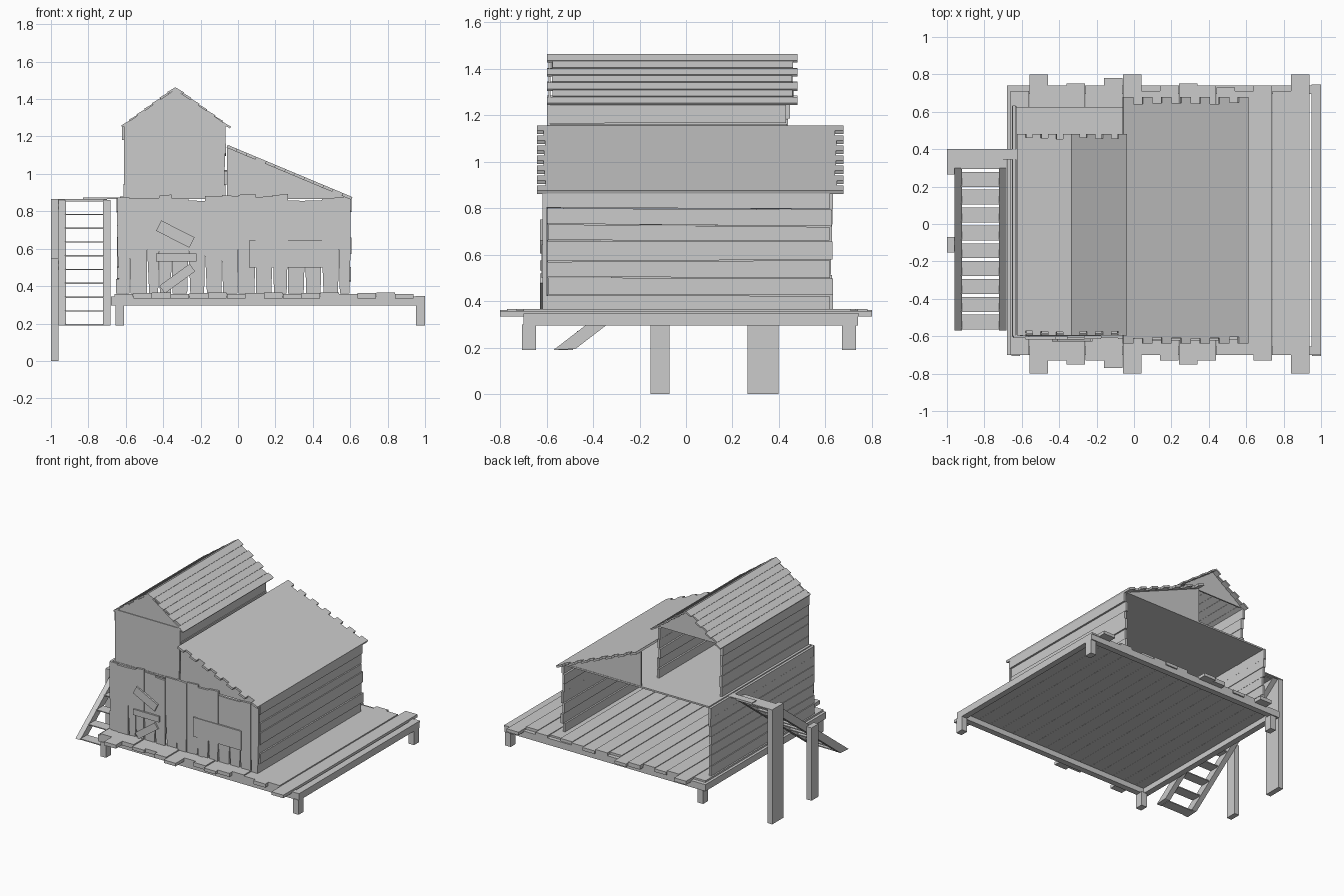
import bpy, bmesh, math, random
from mathutils import Vector

if "Cube" in bpy.data.objects:
    bpy.data.objects.remove(bpy.data.objects["Cube"])
random.seed(4)
R = random.uniform


def part(name, prisms):
    """One object from extruded polygons: (axis, 2D points, start, end)."""
    bm = bmesh.new()
    for axis, pts, a, b in prisms:
        def pos(p, d):
            return {'x': (d, p[0], p[1]), 'y': (p[0], d, p[1]), 'z': (p[0], p[1], d)}[axis]
        lo = [bm.verts.new(pos(p, a)) for p in pts]
        hi = [bm.verts.new(pos(p, b)) for p in pts]
        n = len(pts)
        bm.faces.new(lo)
        bm.faces.new(hi[::-1])
        for i in range(n):
            j = (i + 1) % n
            bm.faces.new((lo[j], lo[i], hi[i], hi[j]))
    bmesh.ops.recalc_face_normals(bm, faces=bm.faces)
    me = bpy.data.meshes.new(name)
    bm.to_mesh(me)
    bm.free()
    ob = bpy.data.objects.new(name, me)
    bpy.context.collection.objects.link(ob)
    return ob


def box(x0, x1, y0, y1, z0, z1):
    return ('z', [(x0, y0), (x1, y0), (x1, y1), (x0, y1)], z0, z1)


def tilted(cx, cz, length, width, angle):
    """Corner points of a rotated rectangle."""
    c, s = math.cos(math.radians(angle)), math.sin(math.radians(angle))
    return [(cx + u * c - v * s, cz + u * s + v * c) for u, v in
            ((-length / 2, -width / 2), (length / 2, -width / 2),
             (length / 2, width / 2), (-length / 2, width / 2))]


# Deck frame and legs
part("deck_frame", [box(-.68, 1, -.70, -.655, .295, .345), box(-.68, 1, .695, .74, .295, .345),
                    box(-.68, -.635, -.655, .695, .295, .345), box(.955, 1, -.655, .695, .295, .345)])
part("deck_legs", [box(x, x + .047, y, y + .06, .19, .30) for x in (-.656, .953) for y in (-.705, .672)])

# Deck planks with uneven ends
front = [.70, .80, .73, .75, .73, .77, .80, .70, .73, .75, .73, .70, .70, .73, .70, .80]
back = [.71, .80, .74, .75, .74, .78, .80, .71, .74, .75, .74, .73, .71, .74, .71, .80]
part("deck_planks", [box(-.66 + .1 * i, -.561 + .1 * i, -f, b, .335, .358 + .004 * (i % 3))
                     for i, (f, b) in enumerate(zip(front, back))] + [box(.948, 1, -.70, .745, .335, .347)])


# Walls of horizontal boards
def board_wall(name, x, y0, y1, z0, z1, count):
    h = (z1 - z0) / count
    seams = [(z0, z0)] + [(z0 + h * i + R(-.01, .01), z0 + h * i + R(-.01, .01))
                          for i in range(1, count)] + [(z1, z1)]
    out = []
    for i in range(count):
        a, b = seams[i], seams[i + 1]
        ya, yb, dx = y0 + R(-.008, .008), y1 + R(-.01, .01), R(-.007, .007)
        out.append(('x', [(ya, a[0]), (yb, a[1]), (yb, b[1] - .003), (ya, b[0] - .003)],
                    x + dx - .009, x + dx + .009))
    part(name, out)


board_wall("right_wall", .592, -.60, .625, .36, .875, 7)
board_wall("left_wall", -.636, -.60, .625, .36, .875, 7)
board_wall("tower_left_wall", -.608, -.59, .44, .875, 1.265, 5)
board_wall("tower_right_wall", -.075, -.585, .44, .875, 1.25, 5)

# Front wall of vertical planks, tapered to leave gaps
planks, x = [], -.645
while x < .59:
    w = min(R(.055, .095), .602 - x)
    g0, g1, top = R(0, .012), R(0, .008), .88 + R(-.03, .015)
    y = -.605 + R(-.005, .005)
    planks.append(('y', [(x + g0, .36), (x + w - g1, .36), (x + w, .6),
                         (x + w, top), (x, top + R(-.006, .006)), (x, .6)], y - .008, y + .008))
    x += w
part("front_planks", planks)

# Boards nailed across the front opening, and a flat panel beside it
part("nailed_boards", [('y', tilted(-.335, .678, .20, .062, -27), -.628, -.614),
                       ('y', tilted(-.33, .553, .215, .044, 0), -.628, -.614),
                       ('y', tilted(-.325, .44, .20, .05, 36), -.628, -.614)])
part("front_panel", [('y', tilted(.26, .572, .40, .145, 0), -.622, -.606)])

# Loft floor, end panels and gables
part("loft_floor", [box(-.63, .6, -.60, .625, .866, .878)])
slope_end = [(-.06, .87), (.60, .87), (-.06, 1.145)]
part("lean_to_gables", [('y', slope_end, -.60, -.59), ('y', slope_end, .612, .622)])
part("tower_front", [('y', [(-.61, .87), (-.075, .87), (-.065, 1.27), (-.61, 1.27)], -.597, -.585)])
gable = [(-.605, 1.265), (-.065, 1.265), (-.335, 1.452)]
part("tower_gables", [('y', gable, -.592, -.582), ('y', gable, .43, .44)])


# Roofs: boards along y, stepping down the slope
def roof(name, top, eave, count, y0, y1, ragged, lap, thick):
    t, e = Vector(top), Vector(eave)
    d = (e - t) / count
    n = Vector((-d.y, d.x)).normalized()
    if n.y < 0:
        n = -n
    out = []
    for i in range(count):
        a, b = t + d * i, t + d * (i + 1)
        pts = [a, b + n * lap, b + n * (lap - thick), a - n * thick]
        k = ragged * (i % 2)
        out.append(('y', [tuple(p) for p in pts], y0 + k * R(.7, 1), y1 - k * R(.7, 1)))
    part(name, out)


roof("lean_to_roof", (-.055, 1.155), (.612, .876), 13, -.64, .678, .038, 0, .016)
roof("tower_roof_left", (-.335, 1.463), (-.622, 1.255), 7, -.597, .48, .026, .005, .011)
roof("tower_roof_right", (-.335, 1.463), (-.04, 1.248), 7, -.597, .48, .026, .005, .011)

# Outside stair
side = [(-.57, .19), (-.475, .195), (.39, .86), (.30, .86)]
part("stair_stringers", [('x', side, -.96, -.92), ('x', side, -.722, -.682)])
part("stair_treads", [box(-.925, -.718, -.565 + .0955 * i, -.485 + .0955 * i,
                          .19 + .0737 * i, .197 + .0737 * i) for i in range(10)])

# Landing and posts
part("landing", [box(-1, -.70, .30, .40, .858, .866), box(-.83, -.62, .345, .40, .866, .873)])
part("landing_posts", [box(-1, -.96, .265, .398, 0, .865), box(-1, -.96, -.153, -.07, 0, .55)])
